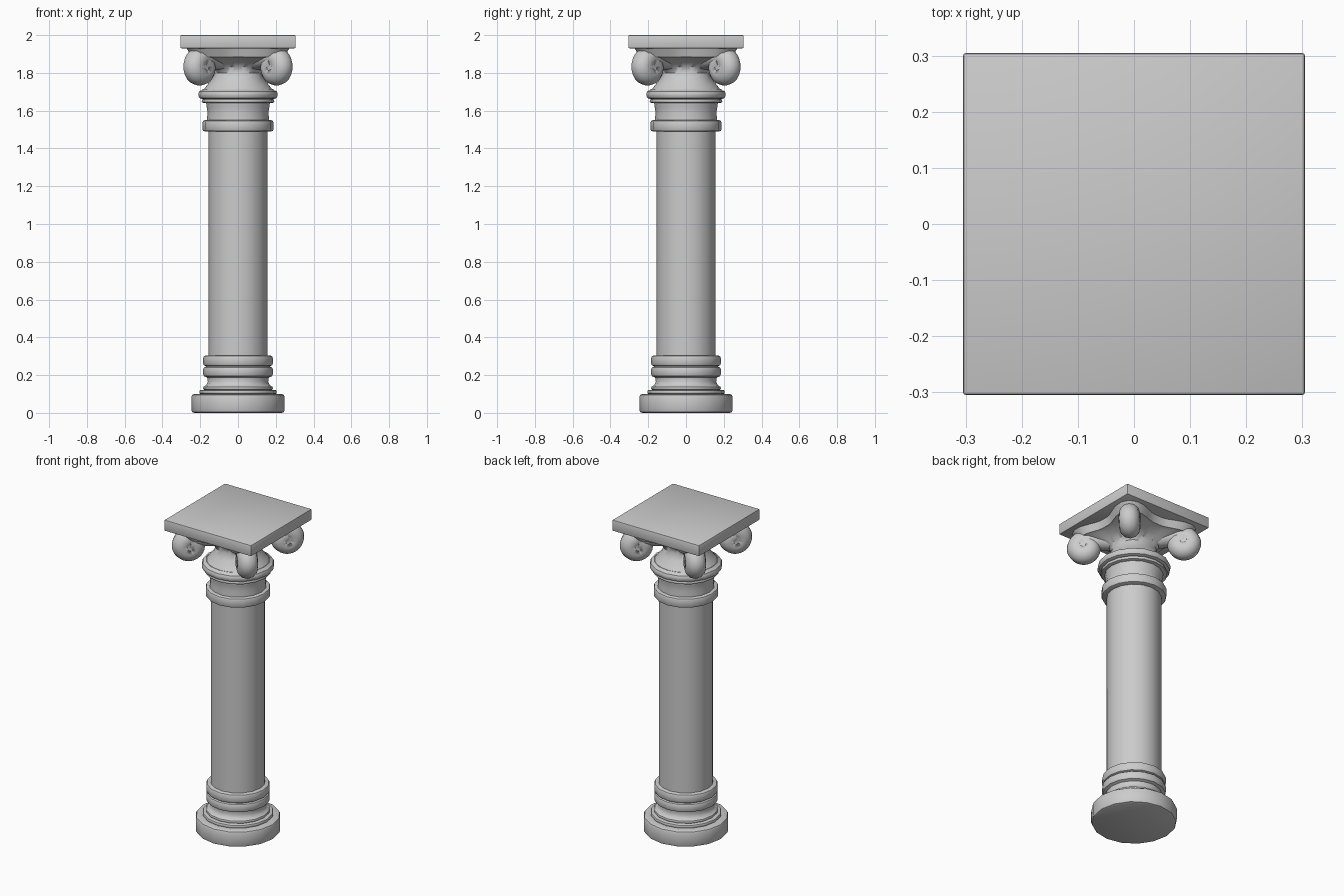
import bpy, bmesh
from math import pi, cos, sin, radians, sqrt

if "Cube" in bpy.data.objects:
    bpy.data.objects.remove(bpy.data.objects["Cube"])


def finish(bm, name, angle=40):
    bmesh.ops.recalc_face_normals(bm, faces=bm.faces)
    me = bpy.data.meshes.new(name)
    bm.to_mesh(me)
    bm.free()
    ob = bpy.data.objects.new(name, me)
    bpy.context.collection.objects.link(ob)
    bpy.ops.object.select_all(action='DESELECT')
    ob.select_set(True)
    bpy.context.view_layer.objects.active = ob
    bpy.ops.object.shade_smooth_by_angle(angle=radians(angle))
    return ob


def loft(name, rings, radius, n, angle=40):
    """Stack rings of n points; radius(ring, theta) gives the outline."""
    bm = bmesh.new()
    loops = []
    for ring in rings:
        loops.append([bm.verts.new((radius(ring, t) * cos(t), radius(ring, t) * sin(t), ring[-1]))
                      for t in (2 * pi * i / n for i in range(n))])
    for a, b in zip(loops, loops[1:]):
        for i in range(n):
            j = (i + 1) % n
            bm.faces.new((a[i], a[j], b[j], b[i]))
    bm.faces.new(loops[0][::-1])
    bm.faces.new(loops[-1])
    return finish(bm, name, angle)


def lathe(name, profile, n=18 - 2):
    return loft(name, profile, lambda p, t: p[0], n)


def band(r, z0, z1, b):
    """Profile of a ring with rounded edges."""
    k = 0.3 * b
    return [(r - b, z0), (r - k, z0 + k), (r, z0 + b), (r, z1 - b), (r - k, z1 - k), (r - b, z1)]


# base: plinth disc, steps, scotia and two rings
lathe("base", band(0.246, 0, 0.10, 0.014) + band(0.205, 0.10, 0.122, 0.008)
      + band(0.185, 0.122, 0.14, 0.007)
      + [(0.168, 0.148), (0.16, 0.165), (0.163, 0.187)]
      + band(0.184, 0.19, 0.245, 0.014) + band(0.184, 0.247, 0.305, 0.014))

# shaft
lathe("shaft", [(0.157, 0.29), (0.157, 1.51)])

# necking rings under the capital
lathe("neck_ring", band(0.188, 1.49, 1.55, 0.012))
lathe("neck", [(0.163, 1.54), (0.165, 1.56), (0.16, 1.585), (0.166, 1.62), (0.17, 1.65)])
lathe("collar", band(0.192, 1.64, 1.662, 0.01) + band(0.21, 1.662, 1.708, 0.018)
      + [(0.185, 1.715)])


# bell: round at the bottom, flaring to a four-cornered star with concave sides
def star(ring, t):
    mid, corner, _ = ring
    return mid + (corner - mid) * abs(sin(2 * t)) ** 3


loft("capital_bell", [(0.187, 0.187, 1.705), (0.168, 0.168, 1.73), (0.14, 0.14, 1.765),
                      (0.122, 0.13, 1.80), (0.125, 0.15, 1.83), (0.15, 0.22, 1.855),
                      (0.19, 0.29, 1.88), (0.21, 0.32, 1.885), (0.225, 0.36, 1.935)],
     star, 48)

# abacus slab
bm = bmesh.new()
bmesh.ops.create_cube(bm, size=1)
for v in bm.verts:
    v.co.x *= 0.61
    v.co.y *= 0.61
    v.co.z = 1.93 + (v.co.z + 0.5) * 0.07
bmesh.ops.bevel(bm, geom=bm.edges[:], offset=0.006, segments=2, affect='EDGES', profile=0.5)
finish(bm, "abacus")

# corner volutes: a thick scroll in each diagonal plane, plus its eye
scroll = [(0.12, 1.875), (0.22, 1.885), (0.30, 1.882), (0.331, 1.84),
          (0.318, 1.802), (0.285, 1.788), (0.252, 1.808), (0.25, 1.845), (0.285, 1.86)]
for i in range(4):
    a = pi / 4 + i * pi / 2
    cu = bpy.data.curves.new("volute_%d" % i, 'CURVE')
    cu.dimensions = '3D'
    cu.bevel_depth = 0.06
    cu.bevel_resolution = 4
    cu.use_fill_caps = True
    cu.resolution_u = 5
    sp = cu.splines.new('NURBS')
    sp.points.add(len(scroll) - 1)
    for p, (d, z) in zip(sp.points, scroll):
        p.co = (d * cos(a), d * sin(a), z, 1)
    sp.order_u = 3
    sp.use_endpoint_u = True
    bpy.context.collection.objects.link(bpy.data.objects.new("volute_%d" % i, cu))

    bpy.ops.mesh.primitive_cylinder_add(vertices=20, radius=0.048, depth=0.108,
                                        location=(0.288 * cos(a), 0.288 * sin(a), 1.825),
                                        rotation=(pi / 2, 0, a))
    eye = bpy.context.object
    eye.name = "volute_eye_%d" % i
    bpy.ops.object.shade_smooth_by_angle(angle=radians(40))
